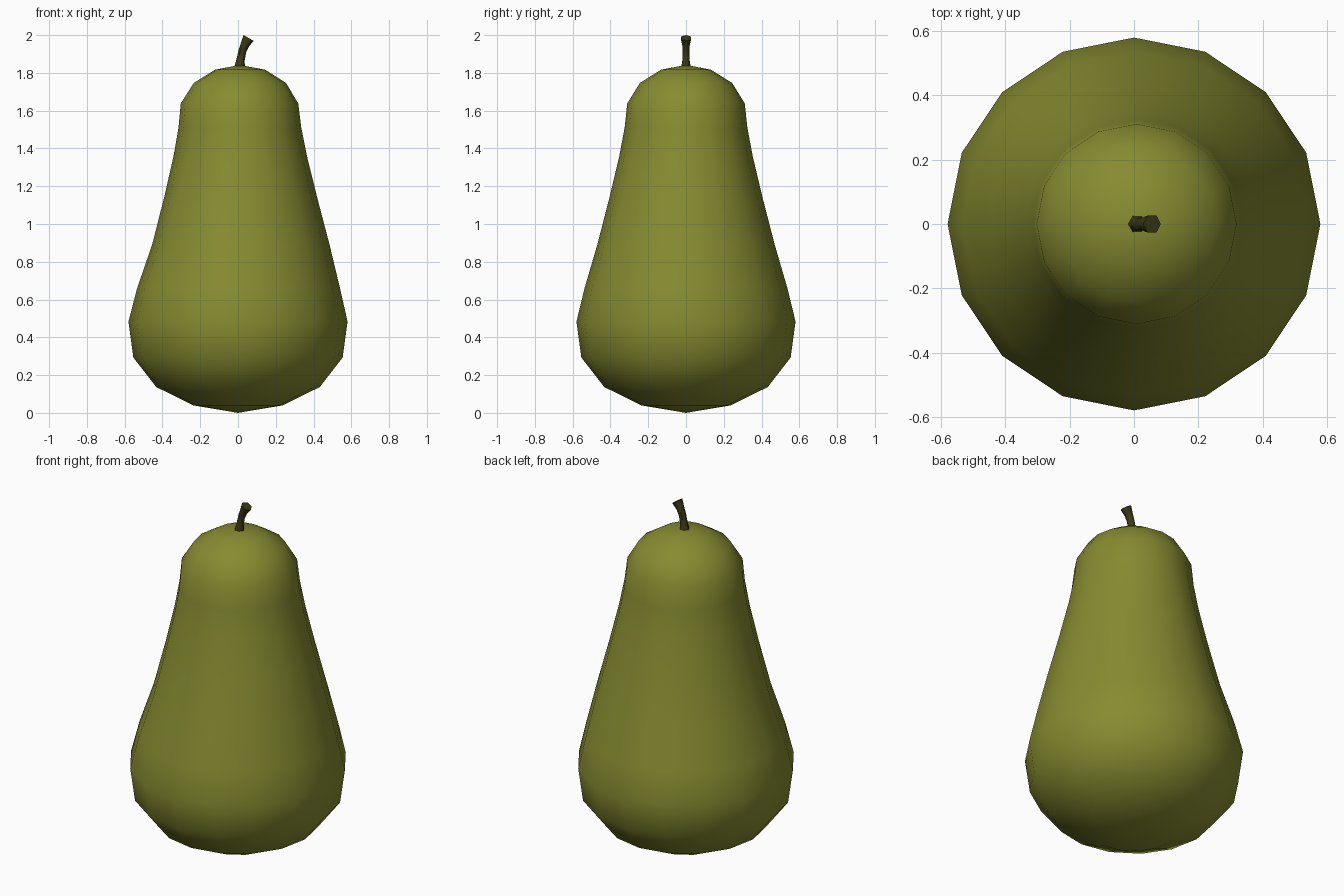
import bpy, bmesh
from math import sin, cos, pi

if "Cube" in bpy.data.objects:
    bpy.data.objects.remove(bpy.data.objects["Cube"])


def material(name, color):
    m = bpy.data.materials.new(name)
    m.diffuse_color = (*color, 1)
    m.use_nodes = True
    m.node_tree.nodes["Principled BSDF"].inputs["Base Color"].default_value = m.diffuse_color
    return m


def loft(name, rings, sides, mat, start=None, end=None):
    """rings: (x, z, radius, tilt); optional poles close the ends to a point."""
    bm = bmesh.new()
    loops = []
    for x, z, r, tilt in rings:
        loop = []
        for i in range(sides):
            a = 2 * pi * i / sides
            u = r * cos(a)
            loop.append(bm.verts.new((x + u * cos(tilt), r * sin(a), z - u * sin(tilt))))
        loops.append(loop)
    for lo, hi in zip(loops, loops[1:]):
        for i in range(sides):
            j = (i + 1) % sides
            bm.faces.new((lo[i], lo[j], hi[j], hi[i]))
    for pole, loop in ((start, loops[0]), (end, loops[-1])):
        if pole is None:
            bm.faces.new(loop)
        else:
            v = bm.verts.new((pole[0], 0, pole[1]))
            for i in range(sides):
                bm.faces.new((loop[i], loop[(i + 1) % sides], v))
    bmesh.ops.recalc_face_normals(bm, faces=bm.faces)
    me = bpy.data.meshes.new(name)
    bm.to_mesh(me)
    bm.free()
    me.materials.append(mat)
    ob = bpy.data.objects.new(name, me)
    bpy.context.collection.objects.link(ob)
    bpy.ops.object.select_all(action='DESELECT')
    ob.select_set(True)
    bpy.context.view_layer.objects.active = ob
    bpy.ops.object.shade_smooth_by_angle(angle=pi / 3)
    return ob


green = material("pear green", (0.24, 0.26, 0.03))
brown = material("stem brown", (0.045, 0.042, 0.008))

# pear body, leaning very slightly to the right
body = [(0, .04, .237, 0), (0, .137, .433, 0), (0, .293, .554, 0), (0, .483, .58, 0),
        (.003, .66, .537, 0), (.015, .893, .469, 0), (.014, 1.145, .404, 0),
        (.012, 1.36, .353, 0), (.01, 1.51, .325, 0), (.008, 1.638, .311, 0),
        (.01, 1.747, .244, 0), (.011, 1.817, .132, 0)]
loft("pear_body", body, 16, green, start=(0, 0), end=(.008, 1.842))

# curved stem with flared ends
stem = [(.008, 1.815, .032, .1), (.013, 1.865, .022, .2), (.023, 1.915, .021, .3),
        (.037, 1.95, .023, .45), (.056, 1.985, .031, .52)]
loft("stem", stem, 6, brown)
